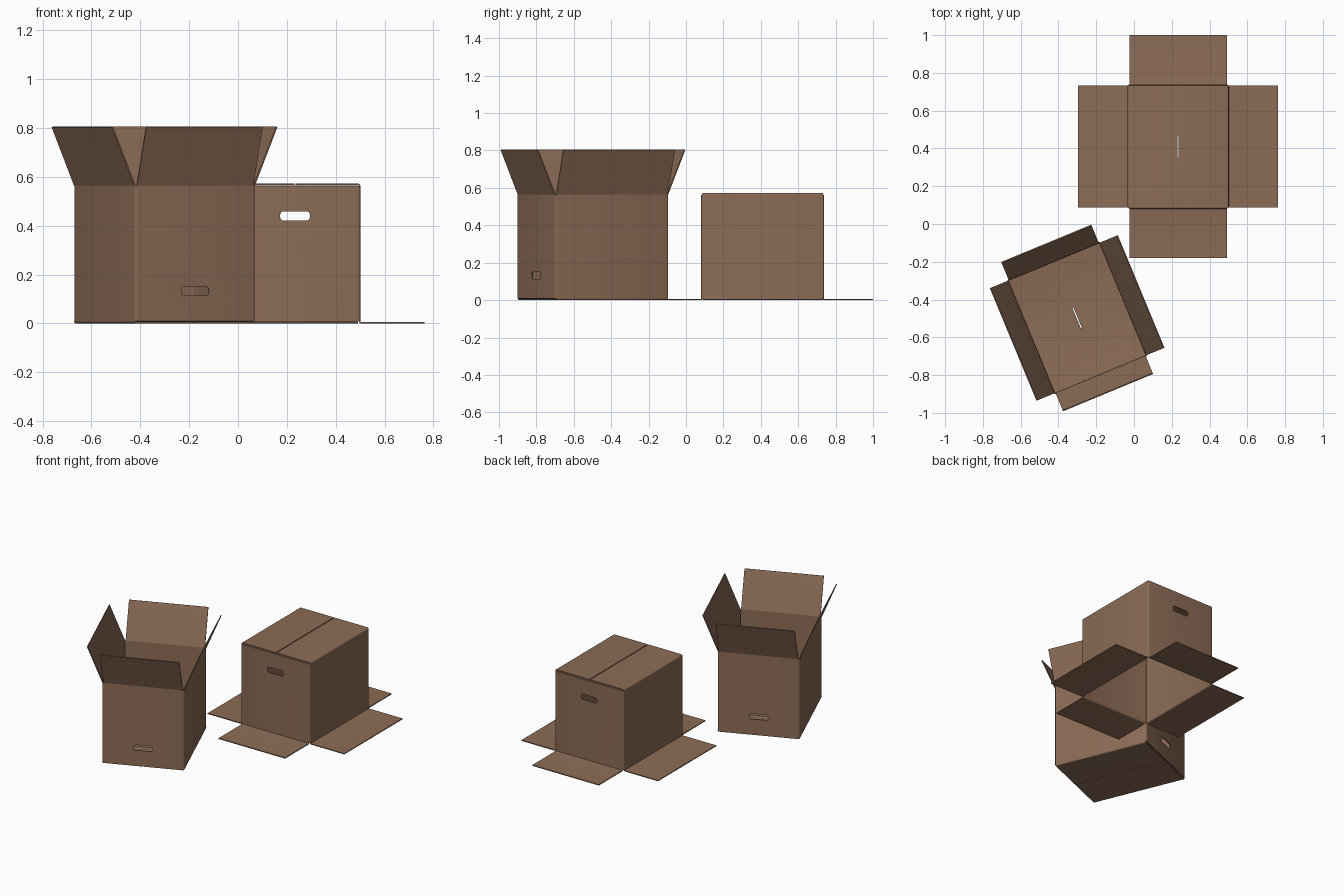
import bpy, bmesh, math
from mathutils import Matrix, Vector

if "Cube" in bpy.data.objects:
    bpy.data.objects.remove(bpy.data.objects["Cube"])

T = 0.006                      # cardboard thickness
HX, HY = 0.2675, 0.3285        # half width and half depth of a box
Z0, Z1 = 0.009, 0.563          # lower and upper fold lines
R = 0.006                      # fold radius

card = bpy.data.materials.new("brown cardboard")
card.diffuse_color = (0.262, 0.150, 0.093, 1)
card.use_nodes = True
card.node_tree.nodes["Principled BSDF"].inputs["Base Color"].default_value = card.diffuse_color


def prism(name, outline, axis, lo, hi):
    """Extrude a 2D outline along x, y or z."""
    def place(a, b, c):
        return {"x": (c, a, b), "y": (a, c, b), "z": (a, b, c)}[axis]
    bm = bmesh.new()
    bottom = bm.faces.new([bm.verts.new(place(a, b, lo)) for a, b in outline])
    res = bmesh.ops.extrude_face_region(bm, geom=[bottom])
    move = Vector(place(0, 0, hi - lo))
    bmesh.ops.translate(bm, vec=move, verts=[v for v in res["geom"] if isinstance(v, bmesh.types.BMVert)])
    bmesh.ops.recalc_face_normals(bm, faces=bm.faces)
    me = bpy.data.meshes.new(name)
    bm.to_mesh(me)
    bm.free()
    me.materials.append(card)
    ob = bpy.data.objects.new(name, me)
    bpy.context.collection.objects.link(ob)
    return ob


def rounded(hx, hy, r, cy=0.0, n=4):
    """Outline of a rounded rectangle."""
    pts = []
    for q, (sx, sy) in enumerate([(1, 1), (-1, 1), (-1, -1), (1, -1)]):
        for i in range(n + 1):
            a = (q + i / n) * math.pi / 2
            pts.append((sx * (hx - r) + r * math.cos(a), cy + sy * (hy - r) + r * math.sin(a)))
    return pts


def strip(path_pts, dirs):
    """Thicken a path into a closed outline."""
    left, right = [], []
    for (x, y), d in zip(path_pts, dirs):
        nx, ny = -math.sin(d) * T / 2, math.cos(d) * T / 2
        left.append((x + nx, y + ny))
        right.append((x - nx, y - ny))
    return left + right[::-1]


def flap_outline(start, up, out, bend, length):
    """Side profile of a flap: a small fold and a straight panel."""
    n = 4
    x, y = start
    pts, dirs = [], []
    for i in range(n + 1):
        a = bend * i / n
        px, py = x + out * R * (1 - math.cos(a)), y + up * R * math.sin(a)
        pts.append((px, py))
        dirs.append(math.atan2(up * math.cos(a), out * math.sin(a)))
    px, py = pts[-1]
    pts.append((px + out * length * math.sin(bend), py + up * length * math.cos(bend)))
    dirs.append(dirs[-1])
    return strip(pts, dirs)


def cut(ob, cutter):
    m = ob.modifiers.new("cut", "BOOLEAN")
    m.operation, m.object, m.solver = "DIFFERENCE", cutter, "EXACT"
    bpy.context.view_layer.objects.active = ob
    bpy.ops.object.modifier_apply(modifier=m.name)
    bpy.data.objects.remove(cutter)


def carton(name, matrix, bend):
    # walls: rounded tube with a hand hole through front and back
    walls = prism(name + "_walls", rounded(HX, HY, 0.011), "z", Z0, Z1)
    cut(walls, prism("core", rounded(HX - T, HY - T, 0.005), "z", -0.1, 0.8))
    cut(walls, prism("hand_hole", rounded(0.0605, 0.0185, 0.012, 0.132), "y", -0.5, 0.5))
    parts = [walls]
    for k, side in enumerate(["right", "back", "left", "front"]):
        long_side = k % 2 == 0
        half, width = (HX, HY - 0.006) if long_side else (HY, HX - 0.0095)
        turn = Matrix.Rotation(k * math.pi / 2, 4, "Z")
        mid = half - T / 2
        # open flap at the mouth
        mouth = prism(f"{name}_{side}_open_flap",
                      flap_outline((mid, Z1), 1, 1, bend, 0.259), "y", -width, width)
        # closed flap: the long-side pair lies outside the short-side pair
        fold_z = Z0 if long_side else Z0 + T + 0.0005
        length = mid - R - 0.003 if long_side else 0.262
        closed = prism(f"{name}_{side}_closed_flap",
                       flap_outline((mid, fold_z), -1, -1, math.pi / 2, length),
                       "y", -width, width)
        for ob in (mouth, closed):
            ob.data.transform(turn)
            parts.append(ob)
    for ob in parts:
        ob.data.transform(matrix)
        bpy.ops.object.select_all(action="DESELECT")
        ob.select_set(True)
        bpy.context.view_layer.objects.active = ob
        bpy.ops.object.shade_smooth_by_angle(angle=math.radians(35))


# box turned upside down with its open flaps flat on the floor
carton("upturned_box",
       Matrix.Translation((0.2335, 0.41, Z1 + R + T / 2)) @ Matrix.Rotation(math.pi, 4, "X"),
       math.pi / 2)
# upright box, turned, with flaps flared open
carton("upright_box",
       Matrix.Translation((-0.301, -0.4975, 0)) @ Matrix.Rotation(math.radians(22.5), 4, "Z"),
       math.radians(22.5))
